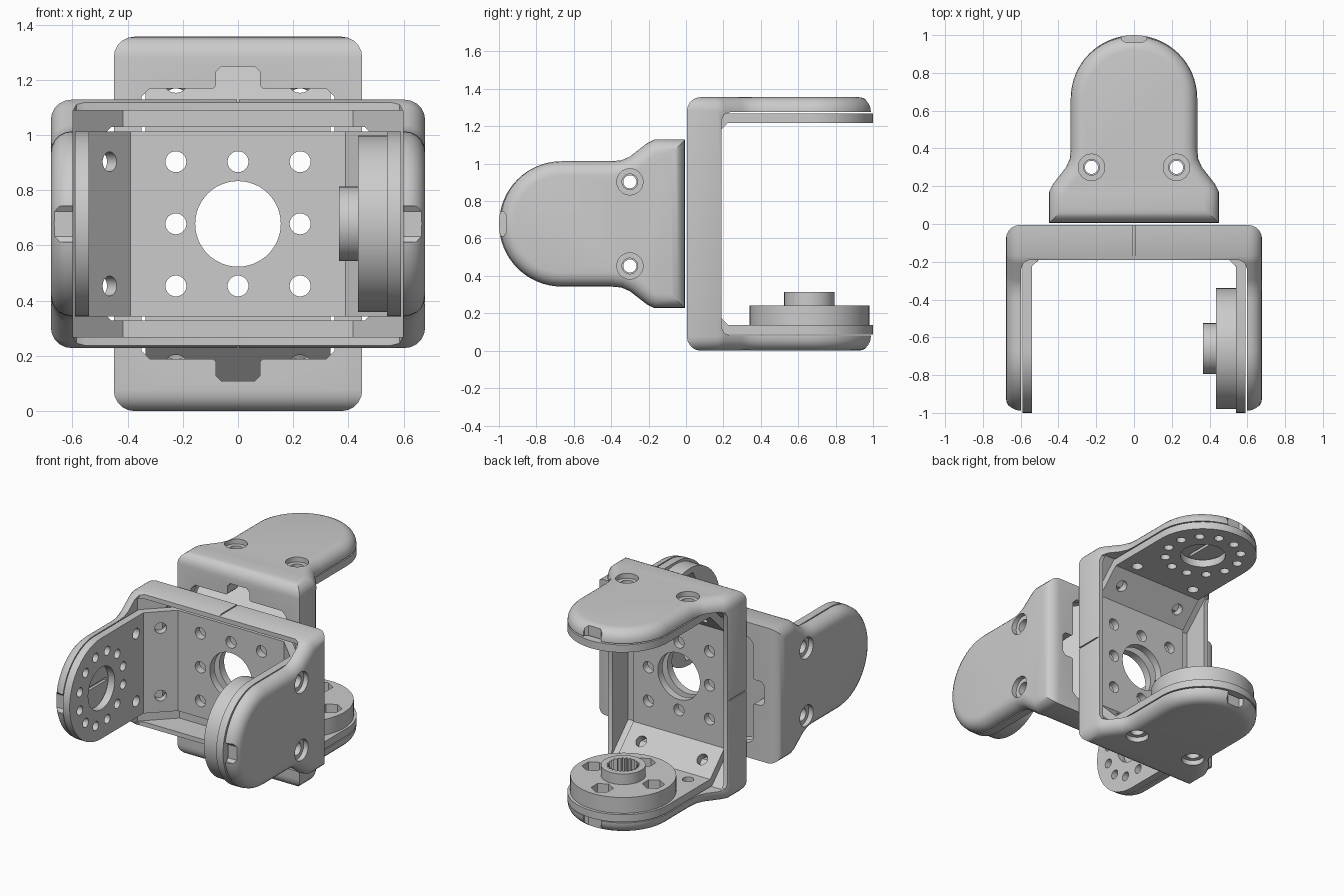
import bpy, bmesh
from math import sin, cos, pi
from mathutils import Matrix, Vector

if "Cube" in bpy.data.objects:
    bpy.data.objects.remove(bpy.data.objects["Cube"])

# One U bracket is built opening toward -y with arms at +-x, then placed twice.
AY = -0.665          # y of the arm's round end centre
R = 0.335            # half width of an arm


def circle(cx, cy, r, n=32, start=0.0):
    return [(cx + r * cos(start + 2 * pi * i / n), cy + r * sin(start + 2 * pi * i / n)) for i in range(n)]


def rect(x0, x1, y0, y1):
    return [(x0, y0), (x1, y0), (x1, y1), (x0, y1)]


def prism(pts, axis, a, b, mat=None):
    """2D outline swept along an axis from a to b: x uses (y,z), y uses (x,z), z uses (x,y)."""
    return pts, axis, a, b, mat


def make(name, prisms):
    bm = bmesh.new()
    for pts, axis, a, b, mat in prisms:
        put = {'x': lambda p, t: (t, p[0], p[1]), 'y': lambda p, t: (p[0], t, p[1]),
               'z': lambda p, t: (p[0], p[1], t)}[axis]
        lo, hi = [[bm.verts.new((mat or Matrix()) @ Vector(put(p, t))) for p in pts] for t in (a, b)]
        bm.faces.new(lo)
        bm.faces.new(hi)
        for i in range(len(pts)):
            j = (i + 1) % len(pts)
            bm.faces.new((lo[i], lo[j], hi[j], hi[i]))
    bmesh.ops.recalc_face_normals(bm, faces=bm.faces)
    me = bpy.data.meshes.new(name)
    bm.to_mesh(me)
    bm.free()
    ob = bpy.data.objects.new(name, me)
    bpy.context.collection.objects.link(ob)
    return ob


def boolean(ob, prisms, op='DIFFERENCE'):
    tool = make("cutter", prisms)
    tool.hide_render = True
    mod = ob.modifiers.new("cut", 'BOOLEAN')
    mod.operation, mod.object, mod.solver = op, tool, 'EXACT'
    bpy.context.view_layer.objects.active = ob
    bpy.ops.object.modifier_apply(modifier=mod.name)
    bpy.data.objects.remove(tool)


def mirrored(pts):
    """Close a half outline by mirroring its first coordinate."""
    return pts + [(-x, y) for x, y in reversed(pts)]


# Outer cover: flared tongue outline swept across, with rounded outer faces
half = [(0.45, -0.005), (0.45, -0.17), (0.43, -0.21), (0.36, -0.30), (0.34, -0.345), (R, -0.40)]
half += [(R * cos(a), AY - (R - 0.005) * sin(a)) for a in [pi / 2 * i / 14 for i in range(14)]]
outline = [(y, z) for z, y in half + [(0, -0.995)] + [(-z, y) for z, y in reversed(half)]]
cover = make("cover", [prism(outline, 'x', -0.678, 0.678)])
bm = bmesh.new()
bm.from_mesh(cover.data)
rim = [e for e in bm.edges if abs(e.verts[0].co.x - e.verts[1].co.x) < 1e-4]
bmesh.ops.bevel(bm, geom=rim, offset=0.075, segments=5, profile=0.5, affect='EDGES', clamp_overlap=False)
bmesh.ops.recalc_face_normals(bm, faces=bm.faces)
bm.to_mesh(cover.data)
bm.free()

# Hollow between arms, tray inside the base wall, window with side notches
boolean(cover, [prism(mirrored([(0.597, -1.2), (0.597, -0.235), (0.585, -0.205), (0.555, -0.19)]), 'z', -1, 1)])
boolean(cover, [prism(mirrored([(0.597, -1.1), (0.597, -0.203), (0.416, -0.022)]), 'z', -0.41, 0.41)])
win = [(0.46, -0.35), (0.49, -0.32), (0.49, -0.09), (0.50, -0.08), (0.55, -0.08), (0.57, -0.06)]
win = win + [(x, -z) for x, z in reversed(win)]
boolean(cover, [prism(win + [(-x, -z) for x, z in win], 'y', -0.21, 0.1)])

# Screw holes, counterbores, tip notches, hidden slots and centre seams
S = (-1, 1)
Z = 0.225
boolean(cover, [prism(circle(-0.30, s * Z, 0.042), 'x', -0.9, 0.9) for s in S])
boolean(cover, [prism(circle(-0.30, s * Z, 0.07), 'x', t * 0.645, t * 0.9) for s in S for t in S])
notch = [(-1.1, -0.065), (-0.975, -0.065), (-0.96, -0.045), (-0.96, 0.045), (-0.975, 0.065), (-1.1, 0.065)]
boolean(cover, [prism(notch, 'x', t * 0.57, t * 0.9) for t in S])
boolean(cover, [prism(rect(AY - 0.13, AY + 0.13, -0.01, 0.01), 'x', t * 0.56, t * 0.615) for t in S])
boolean(cover, [prism(rect(-0.004, 0.004, -0.3, 0.1), 'z', t * 0.442, t * 0.6) for t in S])

# Folded inner plate: U sheet with sloped corners and round arm ends
inner = [(0.54, -1.0), (0.54, -0.225), (0.39, -0.075)]
outer = [(0.59, -1.0), (0.59, -0.205), (0.41, -0.025)]
sheet = outer + [(-x, y) for x, y in reversed(outer)] + [(-x, y) for x, y in inner] + inner[::-1]
plate = make("plate", [prism(sheet, 'z', -0.5, 0.5)])
arc = [(AY + R * cos(a), R * sin(a)) for a in [pi / 2 + pi * i / 32 for i in range(33)]]
boolean(plate, [prism(arc + [(0.1, -R), (0.1, R)], 'x', -1, 1)], 'INTERSECT')

# Plate holes: base grid, centre opening, arm ring, arm screws, sloped corners
holes = [prism(circle(0, 0, 0.155, 48), 'y', -0.12, 0.1), prism(circle(AY, 0, 0.14, 40), 'x', -0.9, 0.9)]
holes += [prism(circle(i * Z, j * Z, 0.038, 24), 'y', -0.12, 0.1)
          for i in (-1, 0, 1) for j in (-1, 0, 1) if i or j]
holes += [prism(circle(y, z, 0.03, 20), 'x', -0.9, 0.9) for y, z in circle(AY, 0, 0.235, 12, pi / 12)]
holes += [prism(circle(-0.30, s * Z, 0.035, 24), 'x', -0.9, 0.9) for s in S]
for t in S:
    slope = Matrix.Translation((t * 0.48, -0.135, 0)) @ Matrix.Rotation(t * pi / 4, 4, 'Z')
    holes += [prism(circle(0, s * Z, 0.036, 24), 'x', -0.1, 0.1, slope) for s in S]
boolean(plate, holes)

# Servo horn: disc with hex pockets and a hub with a splined bore
horn = make("horn", [prism(circle(AY + 0.005, 0, 0.32, 64), 'x', 0.435, 0.54)])
boolean(horn, [prism(circle(AY + 0.005, 0, 0.135, 40), 'x', 0.365, 0.5)], 'UNION')
boolean(horn, [prism(circle(y, z, 0.068, 6), 'x', 0.4, 0.52) for y, z in circle(AY + 0.005, 0, 0.222, 4)])
teeth = [circle(AY + 0.005, 0, (0.085, 0.102)[i % 2], 48)[i] for i in range(48)]
boolean(horn, [prism(teeth, 'x', 0.3, 0.51)])

# Smooth shading, then place the front bracket and a turned copy at the back
up = Matrix.Translation((0, 0, 0.678))
turn = Matrix(((0, 0, -1, 0), (0, -1, 0, 0), (-1, 0, 0, 0), (0, 0, 0, 1)))
for ob in (cover, plate, horn):
    bpy.ops.object.select_all(action='DESELECT')
    ob.select_set(True)
    bpy.context.view_layer.objects.active = ob
    bpy.ops.object.shade_smooth_by_angle(angle=0.55)
    part = ob.name
    back = ob.copy()
    back.name = "back_" + part
    bpy.context.collection.objects.link(back)
    back.matrix_world = up @ turn
    ob.name = "front_" + part
    ob.matrix_world = up
